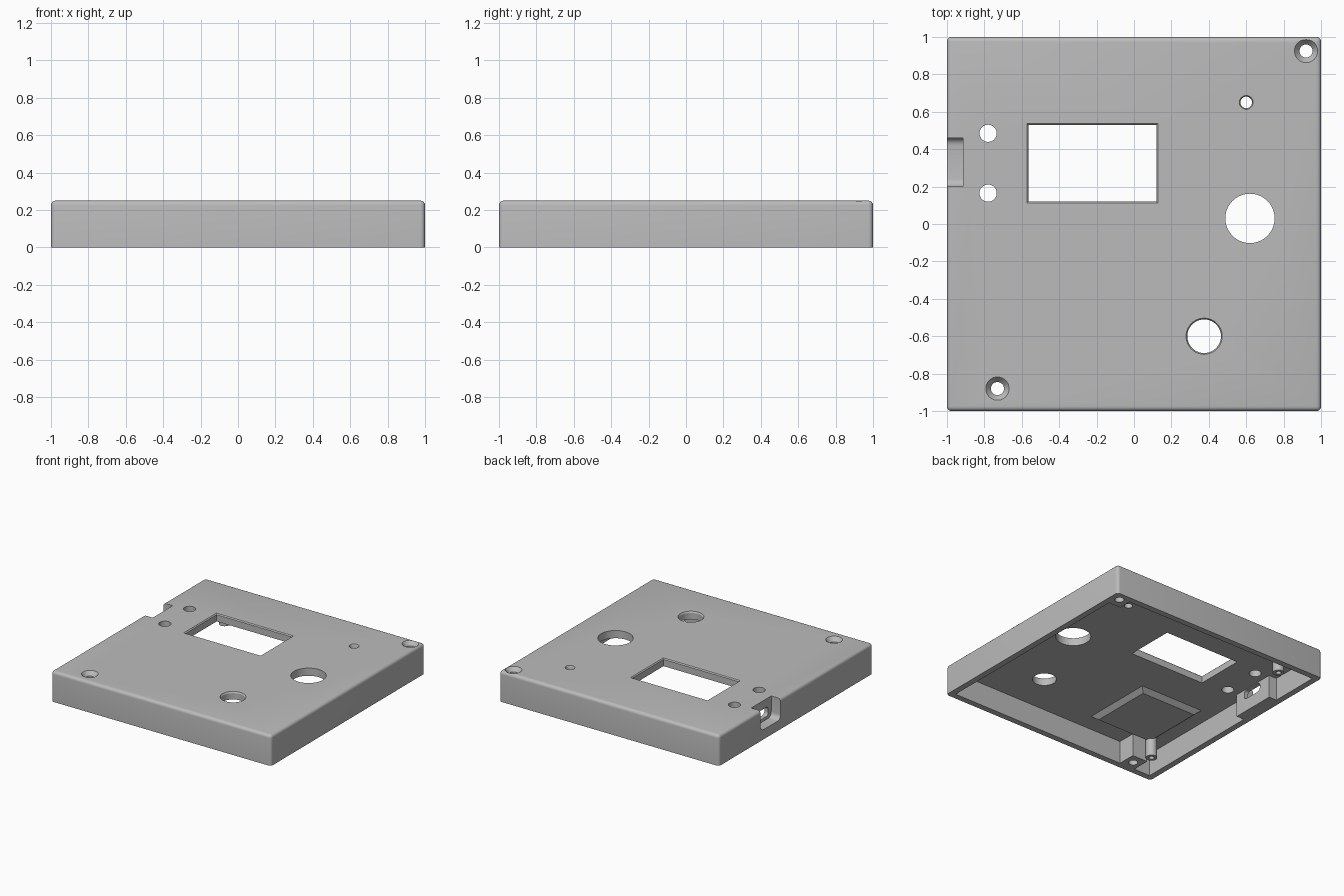
import bpy, bmesh, math
from mathutils import Matrix, Vector

if "Cube" in bpy.data.objects:
    bpy.data.objects.remove(bpy.data.objects["Cube"], do_unlink=True)

HEIGHT, CEILING, WALL = 0.25, 0.187, 0.05

grey = bpy.data.materials.new("plain grey")
grey.use_nodes = True
grey.diffuse_color = (0.5, 0.5, 0.5, 1)
grey.node_tree.nodes["Principled BSDF"].inputs["Base Color"].default_value = (0.5, 0.5, 0.5, 1)


def finish(bm, name):
    bmesh.ops.recalc_face_normals(bm, faces=bm.faces[:])
    mesh = bpy.data.meshes.new(name)
    bm.to_mesh(mesh)
    bm.free()
    mesh.materials.append(grey)
    ob = bpy.data.objects.new(name, mesh)
    bpy.context.collection.objects.link(ob)
    return ob


def box(name, x, y, z, radius=0, rounded=None, taper=0):
    """Box from ranges; rounds the edges picked by a rule, insets the low face by taper."""
    bm = bmesh.new()
    bmesh.ops.create_cube(bm, size=1)
    for v in bm.verts:
        low = v.co.z < 0
        v.co = Vector([(r[0] + r[1]) / 2 + c * (r[1] - r[0]) for c, r in zip(v.co, (x, y, z))])
        if low and taper:
            v.co.x += math.copysign(taper, sum(x) / 2 - v.co.x)
            v.co.y += math.copysign(taper, sum(y) / 2 - v.co.y)
    if radius:
        edges = [e for e in bm.edges if rounded(e.verts[0].co, e.verts[1].co)]
        bmesh.ops.bevel(bm, geom=edges, offset=radius, segments=5, profile=0.5, affect='EDGES')
    return finish(bm, name)


def cone(name, x, y, low_radius, high_radius, z0, z1):
    bm = bmesh.new()
    bmesh.ops.create_cone(bm, cap_ends=True, segments=40, radius1=low_radius,
                          radius2=high_radius, depth=z1 - z0,
                          matrix=Matrix.Translation((x, y, (z0 + z1) / 2)))
    return finish(bm, name)


def cut(target, cutter):
    """Subtract the cutter from the target and discard it."""
    mod = target.modifiers.new("cut", 'BOOLEAN')
    mod.operation, mod.solver, mod.object = 'DIFFERENCE', 'EXACT', cutter
    bpy.context.view_layer.objects.active = target
    bpy.ops.object.modifier_apply(modifier=mod.name)
    bpy.data.objects.remove(cutter, do_unlink=True)


# Outer shell, rounded on all but the bottom edges
shell = box("enclosure_lid", (-1, 1), (-1, 1), (0, HEIGHT), 0.025,
            lambda a, b: max(a.z, b.z) > 0.1)

# Cavity, with room left for solid parts
inner = 1 - WALL
cavity = box("cavity", (-inner, inner), (-inner, inner), (-0.1, CEILING))
solids = [
    box("front_screw_post", (-0.80, -0.66), (-1.1, -0.80), (-0.2, 0.3)),
    box("back_screw_post", (0.84, 1.1), (0.84, 1.1), (-0.2, 0.3)),
    box("port_block", (-1.1, -0.88), (0.15, 0.53), (-0.2, 0.3)),
    box("ceiling_pad", (-0.83, -0.25), (-0.80, -0.20), (CEILING - 0.033, CEILING + 0.001),
        taper=0.04),
]
pegs = [(-0.71, 0.84), (-0.80, -0.75)]
for x, y in pegs:
    solids.append(cone("peg", x, y, 0.043, 0.043, 0.01, 0.3))
for solid in solids:
    cut(cavity, solid)
cut(shell, cavity)
for x, y in pegs:
    cut(shell, cone("pilot_hole", x, y, 0.02, 0.02, -0.1, 0.12))

# Display window with a small chamfer
cut(shell, box("window", (-0.565, 0.12), (0.12, 0.53), (0.1, 0.3)))
cut(shell, box("window_chamfer", (-0.575, 0.13), (0.11, 0.54), (HEIGHT - 0.01, HEIGHT + 0.002),
               taper=0.012))

# Round openings: x, y, radius, top chamfer
for x, y, r, chamfer in [(-0.78, 0.485, 0.046, 0), (-0.78, 0.165, 0.046, 0),
                         (0.6, 0.65, 0.031, 0.007), (0.62, 0.03, 0.132, 0),
                         (0.375, -0.6, 0.09, 0.008)]:
    cut(shell, cone("hole", x, y, r, r, 0.1, 0.3))
    if chamfer:
        cut(shell, cone("hole_chamfer", x, y, r - 0.002, r + chamfer,
                        HEIGHT - 0.015, HEIGHT + 0.002))

# Countersunk screw holes
for x, y in [(0.92, 0.925), (-0.73, -0.88)]:
    cut(shell, cone("screw_hole", x, y, 0.035, 0.035, -0.1, 0.4))
    cut(shell, cone("countersink", x, y, 0.034, 0.064, HEIGHT - 0.035, HEIGHT + 0.002))

# Side port: rounded notch outside, slot through the block
cut(shell, box("port_notch", (-1.1, -0.915), (0.2, 0.46), (0.08, 0.4), 0.04,
               lambda a, b: max(a.z, b.z) < 0.1 and abs(a.x - b.x) > 0.1))
cut(shell, box("port_slot", (-1, -0.8), (0.24, 0.42), (0.105, 0.18), 0.025,
               lambda a, b: abs(a.x - b.x) > 0.1))

# Smooth the fillets, keep the corners crisp
bpy.ops.object.select_all(action='DESELECT')
shell.select_set(True)
bpy.context.view_layer.objects.active = shell
bpy.ops.object.shade_smooth_by_angle(angle=math.radians(30))
